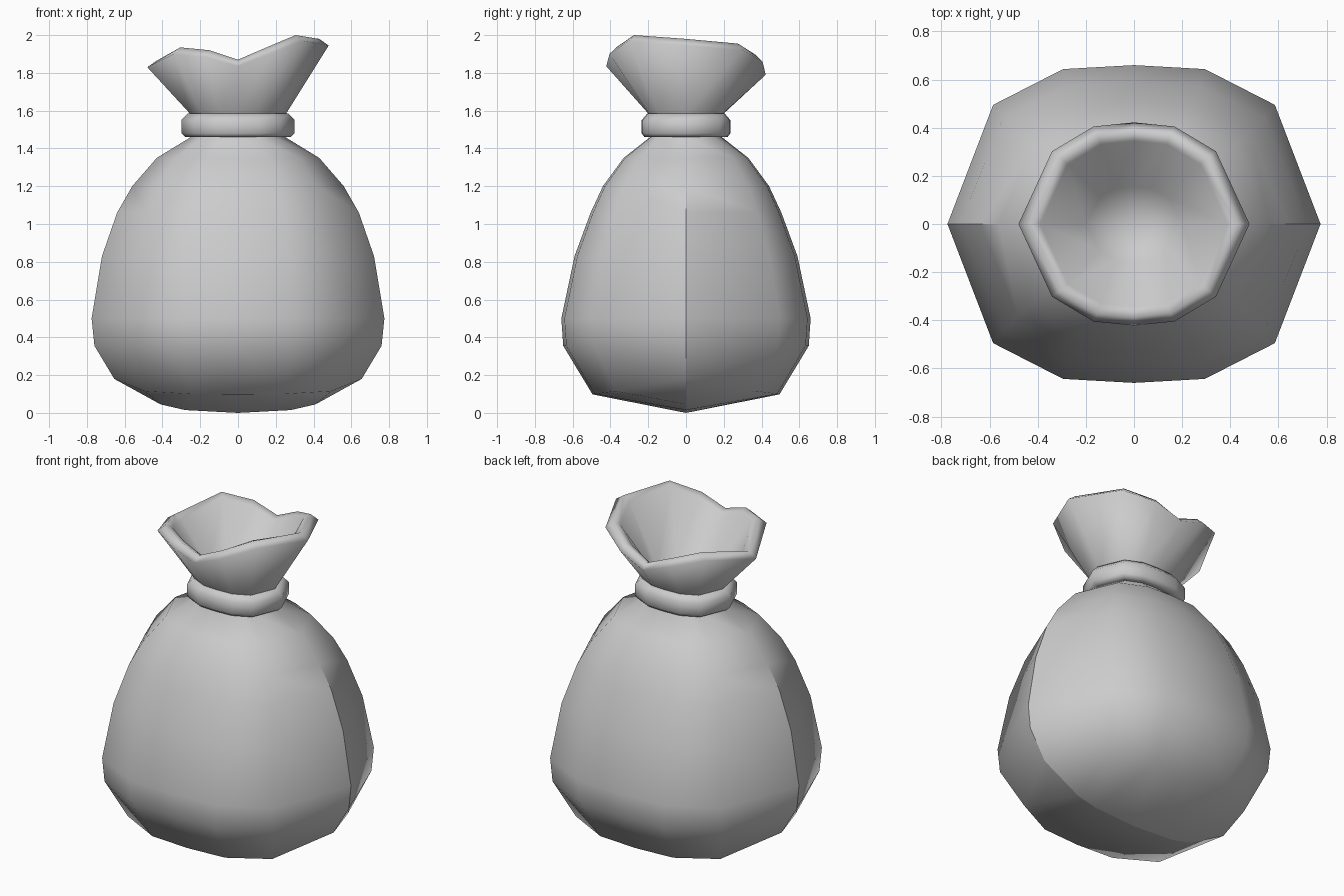
import bpy, bmesh

if "Cube" in bpy.data.objects:
    bpy.data.objects.remove(bpy.data.objects["Cube"])

# Shared twelve-sided cross-section, built from one mirrored quarter
Q = [(1, 0), (0.755, 0.75), (0.38, 0.975), (0, 1)]
SHAPE = Q + [(-x, y) for x, y in Q[2::-1]]
SHAPE += [(x, -y) for x, y in SHAPE[5:0:-1]]
R = [(1, 0), (0.71, 0.715), (0.35, 0.96), (0, 1)]
ROUND = R + [(-x, y) for x, y in R[2::-1]]
ROUND += [(x, -y) for x, y in ROUND[5:0:-1]]


def ring(rx, ry, z, shape=SHAPE):
    zs = z if isinstance(z, list) else [z] * 12
    return [(x * rx, y * ry, h) for (x, y), h in zip(shape, zs)]


def loft(name, rings, closed=False, cap_end=None, keel=False):
    bm = bmesh.new()
    rows = [[bm.verts.new(p) for p in r] for r in rings]
    pairs = list(zip(rows, rows[1:])) + ([(rows[-1], rows[0])] if closed else [])
    for a, b in pairs:
        for i in range(12):
            j = (i + 1) % 12
            bm.faces.new((a[i], a[j], b[j], b[i]))
    if cap_end:
        c = bm.verts.new(cap_end)
        for i in range(12):
            bm.faces.new((rows[-1][i], rows[-1][(i + 1) % 12], c))
    bmesh.ops.remove_doubles(bm, verts=bm.verts, dist=0.0005)
    bmesh.ops.recalc_face_normals(bm, faces=bm.faces)
    for f in bm.faces:
        f.smooth = True
    if keel:
        for e in bm.edges:
            if all(abs(v.co.y) < 1e-4 and v.co.z < 1.3 for v in e.verts):
                e.smooth = False
    me = bpy.data.meshes.new(name)
    bm.to_mesh(me)
    bm.free()
    ob = bpy.data.objects.new(name, me)
    bpy.context.collection.objects.link(ob)
    return ob


# Sack body, closed underneath by a keel seam along the x axis
base_z = [0.18, 0.115, 0.1, 0.098, 0.1, 0.115]
seam_half = [(0.655, 0.18), (0.41, 0.045), (0.28, 0.015), (0, 0.0)]
seam_x = seam_half + [(-x, z) for x, z in seam_half[2::-1]]
seam = [(x, 0, z) for x, z in seam_x + seam_x[5:0:-1]]
body = [(0.25, 0.19, 1.46), (0.43, 0.33, 1.35), (0.56, 0.44, 1.2),
        (0.64, 0.505, 1.06), (0.72, 0.59, 0.83), (0.775, 0.66, 0.5),
        (0.76, 0.65, 0.355)]
loft("sack_body", [ring(0.25, 0.19, 1.54)] + [ring(*b) for b in body]
     + [ring(0.655, 0.495, base_z + base_z), seam], keel=True)

# Tie band around the neck
band = [(0.24, 0.18, 1.46), (0.28, 0.22, 1.46), (0.3, 0.235, 1.48),
        (0.3, 0.235, 1.55), (0.265, 0.205, 1.585), (0.23, 0.17, 1.58)]
loft("tie_band", [ring(*b) for b in band], closed=True)

# Flared mouth with an uneven rim, lined inside and closed by a floor
rim = [1.945, 1.92, 1.86, 1.79, 1.85, 1.895, 1.83, 1.90, 1.885, 1.835, 1.9, 1.97]
top = [z + 0.035 for z in rim]
top[11] = 2.0
lip = [z + 0.015 for z in rim]
loft("sack_mouth", [ring(0.24, 0.185, 1.54), ring(0.255, 0.2, 1.585),
                    ring(0.48, 0.422, rim, ROUND), ring(0.43, 0.385, top, ROUND),
                    ring(0.39, 0.345, lip, ROUND), ring(0.2, 0.155, 1.6, ROUND)],
     cap_end=(0, 0, 1.53))
